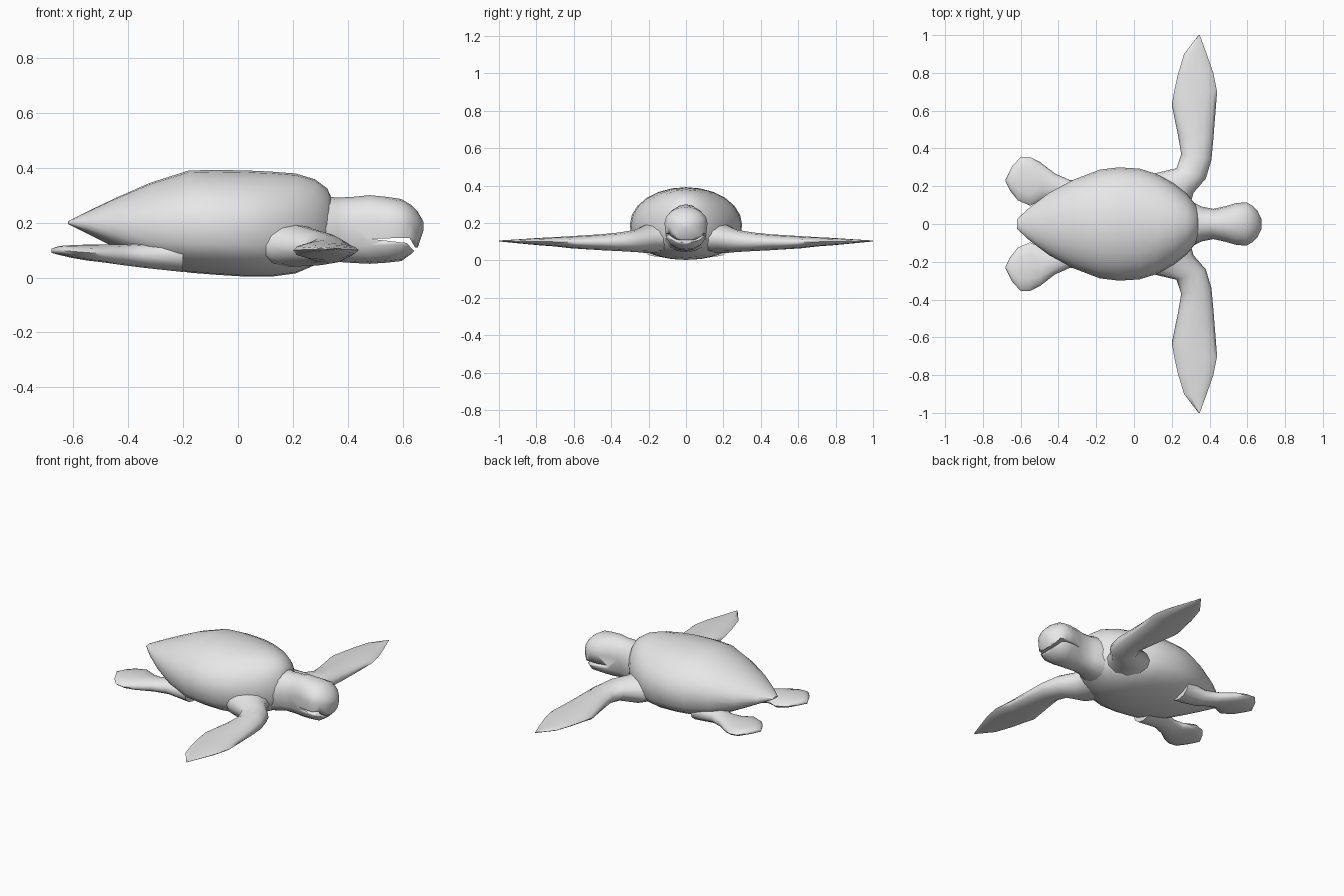
import bpy
import bmesh
import math

cube = bpy.data.objects.get("Cube")
if cube:
    bpy.data.objects.remove(cube, do_unlink=True)

grey = bpy.data.materials.new("plain grey")
grey.use_nodes = True
grey.diffuse_color = (0.8, 0.8, 0.8, 1)
grey.node_tree.nodes["Principled BSDF"].inputs["Base Color"].default_value = (0.8, 0.8, 0.8, 1)


def section(a, b, top, mid, bottom, sides, flat):
    """Oval ring between side points a and b; flat < 1 squares off the underside."""
    ring = []
    for i in range(sides):
        t = 2 * math.pi * i / sides
        c, s = math.cos(t), math.sin(t)
        z = mid + (top - mid) * s if s >= 0 else mid - (mid - bottom) * (-s) ** flat
        ring.append(((a[0] + b[0]) / 2 + (a[0] - b[0]) / 2 * c,
                     (a[1] + b[1]) / 2 + (a[1] - b[1]) / 2 * c, z))
    return ring


def loft(name, rings, angle=50):
    """Skin a row of rings into a closed, smooth object."""
    bm = bmesh.new()
    rows = [[bm.verts.new(p) for p in ring] for ring in rings]
    n = len(rows[0])
    for r, s in zip(rows, rows[1:]):
        for i in range(n):
            j = (i + 1) % n
            bm.faces.new((r[i], r[j], s[j], s[i]))
    bm.faces.new(rows[0])
    bm.faces.new(rows[-1])
    bmesh.ops.recalc_face_normals(bm, faces=bm.faces)
    mesh = bpy.data.meshes.new(name)
    bm.to_mesh(mesh)
    bm.free()
    mesh.materials.append(grey)
    ob = bpy.data.objects.new(name, mesh)
    bpy.context.collection.objects.link(ob)
    bpy.ops.object.select_all(action='DESELECT')
    ob.select_set(True)
    bpy.context.view_layer.objects.active = ob
    bpy.ops.object.shade_smooth_by_angle(angle=math.radians(angle))
    return ob


def trunk(name, stations, sides, flat):
    """Symmetric loft along x from (x, half width, top, middle, bottom)."""
    return loft(name, [section((x, w), (x, -w), t, m, b, sides, flat)
                       for x, w, t, m, b in stations])


# Shell and belly
trunk("shell", [
    (-.62, .025, .205, .2, .195), (-.55, .09, .24, .195, .16),
    (-.45, .165, .288, .19, .11), (-.32, .235, .345, .19, .045),
    (-.18, .288, .39, .19, .018), (-.08, .3, .392, .19, .01),
    (.03, .293, .39, .19, .003), (.12, .265, .386, .19, .003),
    (.21, .215, .379, .19, .015), (.28, .16, .358, .19, .045),
    (.325, .105, .325, .19, .07), (.345, .07, .28, .19, .1)], 24, .7)

# Neck and head
head = trunk("head", [
    (.2, .13, .3, .18, .04), (.3, .12, .3, .18, .045),
    (.36, .092, .291, .18, .057), (.42, .08, .294, .19, .053),
    (.48, .093, .3, .2, .05), (.54, .11, .294, .2, .054),
    (.595, .115, .286, .2, .06), (.63, .095, .265, .195, .085),
    (.655, .068, .24, .19, .11), (.675, .025, .205, .19, .17)], 16, .6)

# Mouth slit, cut through the beak
slit = [(.48, .141), (.625, .145), (.645, .11), (.7, .1),
        (.7, .08), (.64, .098), (.615, .126)]
cutter = loft("mouth_cutter", [[(x, y, z) for x, z in slit] for y in (-.2, .2)])
cutter.hide_render = True
cutter.hide_set(True)
cut = head.modifiers.new("mouth", 'BOOLEAN')
cut.operation = 'DIFFERENCE'
cut.solver = 'EXACT'
cut.object = cutter

# Flippers: leading edge x y, trailing edge x y, top, bottom
front = [
    (.28, .04, .04, .2, .22, .04), (.315, .165, .11, .268, .19, .04),
    (.38, .24, .225, .295, .165, .045), (.41, .34, .25, .37, .15, .05),
    (.42, .45, .235, .46, .14, .055), (.432, .6, .2, .63, .13, .065),
    (.44, .7, .212, .7, .125, .075), (.42, .8, .232, .79, .12, .082),
    (.385, .9, .265, .9, .113, .092), (.348, 1, .342, 1, .107, .102)]
hind = [
    (-.2, .24, -.2, .08, .15, .02), (-.34, .232, -.34, .1, .125, .035),
    (-.42, .268, -.42, .135, .12, .045), (-.5, .33, -.48, .13, .12, .055),
    (-.55, .355, -.55, .097, .12, .062), (-.6, .355, -.615, .125, .118, .072),
    (-.645, .305, -.655, .175, .115, .082), (-.68, .235, -.68, .225, .105, .09)]
for kind, stations in (("front", front), ("hind", hind)):
    for side, s in (("left", 1), ("right", -1)):
        loft(f"{side}_{kind}_flipper",
             [section((ax, s * ay), (bx, s * by), t, (t + b) / 2, b, 12, 1)
              for ax, ay, bx, by, t, b in stations], 75)
